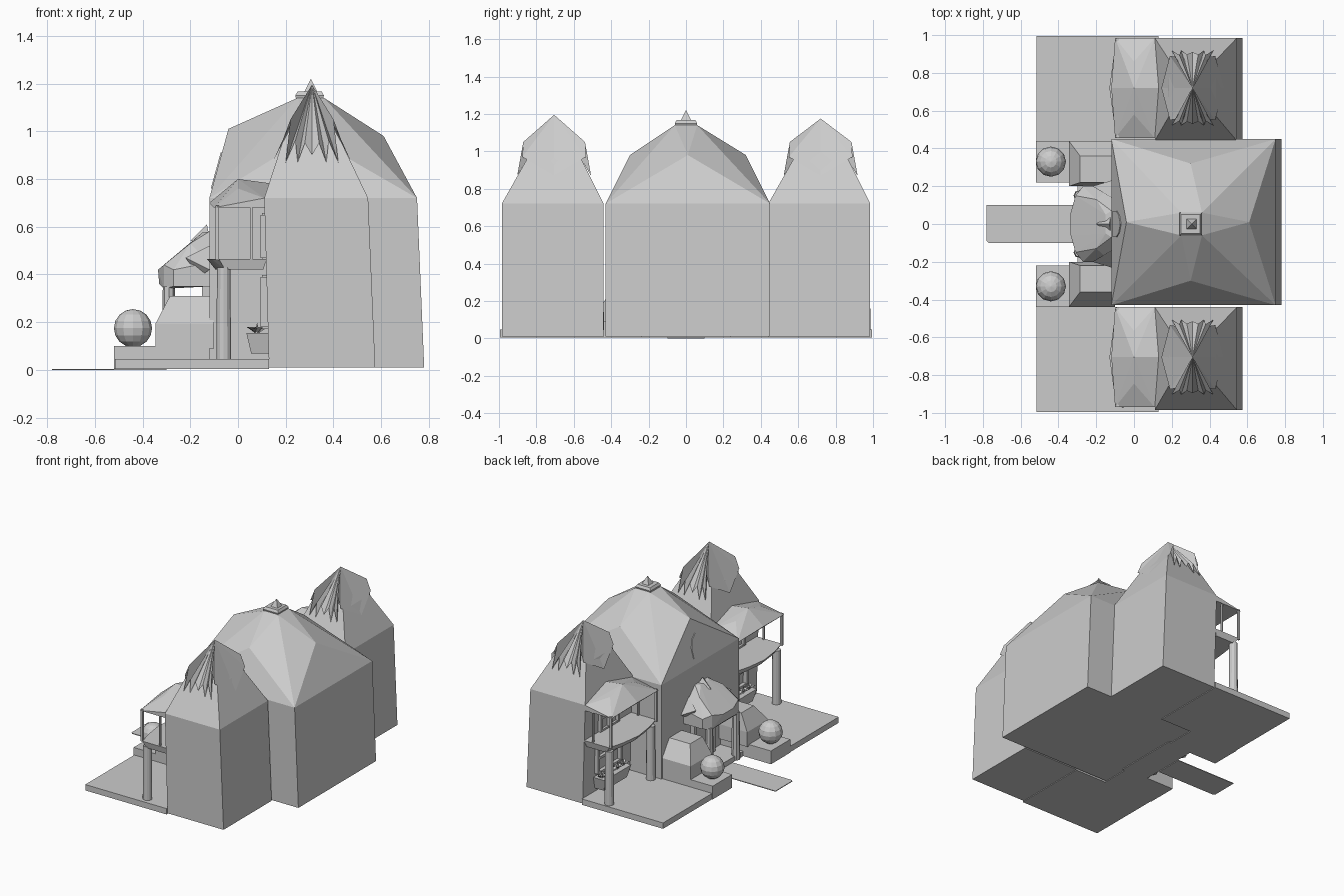
import bpy, bmesh, math
from mathutils import Vector


def finish(bm, name):
    bmesh.ops.recalc_face_normals(bm, faces=bm.faces)
    me = bpy.data.meshes.new(name)
    bm.to_mesh(me)
    bm.free()
    ob = bpy.data.objects.new(name, me)
    bpy.context.collection.objects.link(ob)
    return ob


def hull(name, pts):
    bm = bmesh.new()
    for p in pts:
        bm.verts.new(p)
    bmesh.ops.convex_hull(bm, input=bm.verts)
    loose = [v for v in bm.verts if not v.link_faces]
    bmesh.ops.delete(bm, geom=loose, context='VERTS')
    bmesh.ops.dissolve_limit(bm, angle_limit=0.01, verts=bm.verts, edges=bm.edges)
    return finish(bm, name)


def rect(x0, x1, y0, y1, z):
    return [(x, y, z) for x in (x0, x1) for y in (y0, y1)]


def box(name, x0, x1, y0, y1, z0, z1):
    return hull(name, rect(x0, x1, y0, y1, z0) + rect(x0, x1, y0, y1, z1))


def sheet(name, verts, faces):
    bm = bmesh.new()
    vs = [bm.verts.new(v) for v in verts]
    for f in faces:
        bm.faces.new([vs[i] for i in f])
    return finish(bm, name)


def cone(name, x, y, z0, z1, r0, r1, n=12):
    bm = bmesh.new()
    bmesh.ops.create_cone(bm, cap_ends=True, segments=n, radius1=r0, radius2=r1, depth=z1 - z0)
    bmesh.ops.translate(bm, verts=bm.verts, vec=(x, y, (z0 + z1) / 2))
    return finish(bm, name)


# Main hall and pleated roof
hull("hall_walls", rect(-0.12, 0.78, -0.43, 0.45, 0.01) + rect(-0.12, 0.75, -0.43, 0.45, 0.72))
hull("hall_roof", rect(-0.12, 0.75, -0.43, 0.45, 0.72) + rect(0.25, 0.36, -0.06, 0.06, 1.14)
     + [(-0.04, 0.01, 1.01), (0.61, 0.01, 0.98), (0.3, -0.3, 0.98), (0.3, 0.32, 0.98)])
hull("roof_cap", rect(0.245, 0.355, -0.055, 0.055, 1.13) + rect(0.24, 0.36, -0.06, 0.06, 1.15)
     + rect(0.25, 0.35, -0.05, 0.05, 1.167))
hull("roof_spire", rect(0.275, 0.335, -0.03, 0.03, 1.16) + [(0.305, 0, 1.22)])

# Gable window over the entrance
arch = [(-0.07, 0.76), (-0.07, 0.83), (-0.045, 0.88), (0, 0.91), (0.045, 0.88), (0.07, 0.83), (0.07, 0.76)]
hull("gable_window", [(-0.125 + (z - 0.72) * 0.276 + d, y, z) for d in (0, 0.05) for y, z in arch])

# Central path
hull("path", [(x, y, z) for z in (0, 0.005) for x, y in
              [(-0.3, -0.1), (-0.77, -0.1), (-0.78, -0.09), (-0.78, 0.1), (-0.3, 0.1)]])
box("entrance_floor", -0.3, -0.1, -0.24, 0.24, 0.005, 0.04)

# Porch hood, crest and door
hull("porch_hood", [(x, s * y, z) for s in (-1, 1) for x, y, z in
     [(-0.12, 0.07, 0.58), (-0.15, 0.05, 0.575), (-0.2, 0.13, 0.53), (-0.12, 0.2, 0.45), (-0.31, 0.15, 0.44),
      (-0.335, 0.06, 0.42), (-0.27, 0.2, 0.42), (-0.27, 0.2, 0.35), (-0.12, 0.2, 0.35),
      (-0.31, 0.15, 0.34), (-0.33, 0.06, 0.36)]])
hull("porch_crest", [(-0.12, -0.06, 0.56), (-0.12, 0.06, 0.56), (-0.2, 0, 0.54), (-0.13, 0, 0.61)])
box("front_door", -0.135, -0.11, -0.09, 0.09, 0.04, 0.31)
for s in (-1, 1):
    box("door_post", -0.15, -0.12, s * 0.105 - 0.015, s * 0.105 + 0.015, 0.04, 0.35)
    cone("porch_column", -0.29, s * 0.15, 0.01, 0.35, 0.03, 0.025, 8)
    hull("porch_wing", [(-0.12, s * 0.14, 0.52), (-0.12, s * 0.23, 0.42), (-0.22, s * 0.2, 0.47),
                        (-0.16, s * 0.17, 0.39)])

for s in (-1, 1):
    cy = 0.72 * s if s > 0 else -0.705
    ya, yb = sorted((s * 0.44, s * 0.985))
    top = 1.195 if s < 0 else 1.175
    cx = 0.31

    # Forecourt slab, plinth, buttress and ball
    ia, ib = sorted((s * 0.44, s * 0.995))
    box("forecourt_slab", -0.515, 0.13, ia, ib, 0.005, 0.047)
    pa, pb = sorted((s * 0.22, s * 0.44))
    box("plinth", -0.52, -0.12, pa, pb, 0.005, 0.1)
    qa, qb = sorted((s * 0.2, s * 0.44))
    ta, tb = sorted((s * 0.22, s * 0.36))
    hull("buttress", rect(-0.345, -0.1, qa, qb, 0.09) + rect(-0.345, -0.1, qa, qb, 0.195)
         + rect(-0.285, -0.12, ta, tb, 0.31))
    bm = bmesh.new()
    bmesh.ops.create_uvsphere(bm, u_segments=12, v_segments=8, radius=0.08)
    bmesh.ops.translate(bm, verts=bm.verts, vec=(-0.44, 0.33 * s, 0.175))
    finish(bm, "plinth_ball")

    # Side tower
    hull("tower_walls", rect(0.13, 0.575, ya, yb, 0.01) + rect(0.11, 0.545, ya, yb, 0.72))
    hull("tower_roof", rect(0.11, 0.545, ya, yb, 0.72)
         + rect(cx - 0.125, cx + 0.125, cy - 0.15, cy + 0.15, 0.95) + [(cx, cy, top - 0.02)])

    # Tower cap: pointed panels along x, jagged icicle fringe along y
    for t in (-1, 1):
        sheet("cap_panel", [(cx, cy, top), (cx + t * 0.09, cy - 0.165, 1.05), (cx + t * 0.12, cy - 0.17, 0.97),
                            (cx + t * 0.165, cy, 0.87), (cx + t * 0.12, cy + 0.17, 0.97),
                            (cx + t * 0.09, cy + 0.165, 1.05)],
              [(0, 1, 2), (0, 2, 3), (0, 3, 4), (0, 4, 5)])
        zig = [(-0.09, 1.05), (-0.11, 0.87), (-0.07, 0.96), (-0.06, 0.87), (-0.03, 0.95), (0, 0.9),
               (0.03, 0.95), (0.06, 0.87), (0.07, 0.96), (0.11, 0.87), (0.09, 1.05)]
        pts = [(cx, cy, top)] + [(cx + x, cy + t * (0.165 + max(0, 1.0 - z) * 0.25), z) for x, z in zig]
        sheet("cap_fringe", pts, [(0, i, i + 1) for i in range(1, len(zig))])

    # Balcony with faceted front, columns, posts and canopy
    floor = [(0.12, -0.265), (-0.08, -0.265), (-0.11, -0.15), (-0.13, 0), (-0.11, 0.15), (-0.08, 0.265), (0.12, 0.265)]
    hull("balcony_floor", [(x, cy + y, 0.465) for x, y in floor]
         + [(x * 0.8 + 0.01, cy + y * 0.96, 0.42) for x, y in floor])
    hull("balcony_canopy", [(-0.1, cy - 0.265, 0.68), (-0.1, cy + 0.265, 0.68), (0.12, cy - 0.265, 0.68),
                            (0.12, cy + 0.265, 0.68), (-0.12, cy, 0.7), (0.11, cy - 0.265, 0.72),
                            (0.11, cy + 0.265, 0.72), (0, cy - 0.14, 0.76), (0, cy + 0.14, 0.76),
                            (0.0, cy, 0.8), (0.15, cy, 0.78)])
    for t in (-1, 1):
        y = cy + t * 0.235
        cone("column", -0.06, y, 0.045, 0.43, 0.031, 0.028, 12)
        y = cy + t * 0.255
        box("balcony_post", -0.095, -0.08, y - 0.007, y + 0.007, 0.46, 0.69)
        box("balcony_rear_post", 0.05, 0.06, y - 0.007, y + 0.007, 0.46, 0.69)

    # Balcony door and ground-floor window frames
    for z0, z1, w in ((0.47, 0.65, 0.1), (0.18, 0.39, 0.13)):
        for k in (-1, 0, 1):
            box("window_upright", 0.095, 0.14, cy + k * w - 0.01, cy + k * w + 0.01, z0, z1)
        for z in (z0, (z0 + z1) / 2, z1):
            box("window_bar", 0.1, 0.14, cy - w, cy + w, z - 0.008, z + 0.008)

    # Planter with spiky plants
    hull("planter", rect(0.055, 0.14, cy - 0.13, cy + 0.13, 0.07) + rect(0.035, 0.14, cy - 0.15, cy + 0.15, 0.155))
    for k in range(5):
        y = cy - 0.12 + k * 0.06
        for a in range(5):
            ang = a * math.tau / 5 + k
            d = Vector((math.cos(ang), math.sin(ang), 0))
            n = Vector((-d.y, d.x, 0)) * 0.012
            c = Vector((0.08, y, 0.15))
            m = c + d * 0.02 + Vector((0, 0, 0.025))
            sheet("plant_leaf", [c, m + n, c + d * 0.045 + Vector((0, 0, 0.03)), m - n], [(0, 1, 2, 3)])
        cone("plant_bud", 0.08, y, 0.15, 0.2, 0.012, 0.0, 5)
